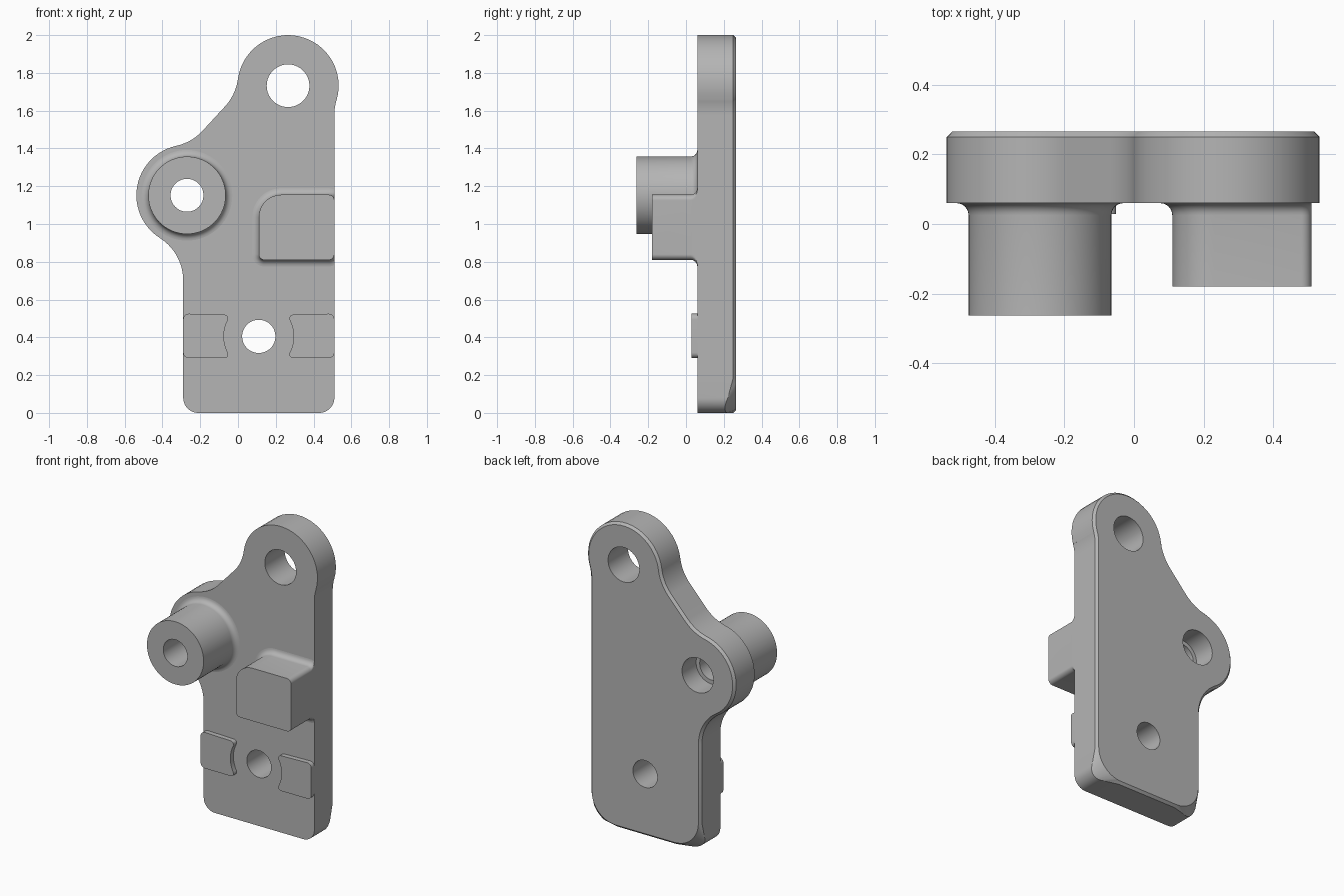
import bpy, bmesh
from math import sin, cos, radians, pi, hypot

if "Cube" in bpy.data.objects:
    bpy.data.objects.remove(bpy.data.objects["Cube"])

grey = bpy.data.materials.new("grey metal")
grey.use_nodes = True
grey.diffuse_color = (0.46, 0.46, 0.46, 1)
grey.node_tree.nodes["Principled BSDF"].inputs["Base Color"].default_value = (0.46, 0.46, 0.46, 1)

FRONT, BACK, FILLET = 0.06, 0.265, 0.035
LOBE = 0.268
TOP, SIDE, LOW = (0.265, 1.732), (-0.27, 1.152), (0.11, 0.405)


def arc(c, r, a0, a1, grow=0.0, n=14):
    """Arc points in x, z; a clockwise arc is concave and shrinks as the outline grows."""
    if r == 0:
        return [c]
    r += grow if a1 > a0 else -grow
    angles = [radians(a0 + (a1 - a0) * i / n) for i in range(n + 1)]
    return [(c[0] + r * cos(a), c[1] + r * sin(a)) for a in angles]


def polar(c, r, a):
    return (c[0] + r * cos(radians(a)), c[1] + r * sin(radians(a)))


def finish(name, bm):
    bmesh.ops.remove_doubles(bm, verts=bm.verts, dist=1e-5)
    bmesh.ops.recalc_face_normals(bm, faces=bm.faces)
    mesh = bpy.data.meshes.new(name)
    bm.to_mesh(mesh)
    bm.free()
    mesh.materials.append(grey)
    ob = bpy.data.objects.new(name, mesh)
    bpy.context.collection.objects.link(ob)
    return ob


def loft(name, rings):
    """Skin matching rings of 3D points and cap both ends."""
    bm = bmesh.new()
    rows = [[bm.verts.new(p) for p in ring] for ring in rings]
    for a, b in zip(rows, rows[1:]):
        for i in range(len(a)):
            bm.faces.new((a[i - 1], a[i], b[i], b[i - 1]))
    bm.faces.new(rows[0])
    bm.faces.new(rows[-1])
    return finish(name, bm)


def at(points, y):
    return [(x, y, z) for x, z in points]


def lathe(name, profile, centre, n=64):
    """Turn a closed (radius, y) profile about the y direction."""
    bm = bmesh.new()
    rows = [[bm.verts.new((centre[0] + r * cos(2 * pi * i / n), y,
                           centre[1] + r * sin(2 * pi * i / n)))
             for r, y in profile] for i in range(n)]
    for i in range(n):
        for j in range(len(profile)):
            bm.faces.new((rows[i - 1][j - 1], rows[i - 1][j], rows[i][j], rows[i][j - 1]))
    return finish(name, bm)


# Plate outline: two round lobes blended into a rectangular foot
def plate_outline(inset, corner):
    left, right, low = -0.29 + inset, 0.51 - inset, inset
    reach = 0.185
    parts = [
        ((left, reach), 0, 0, 0),
        ((left + corner, low + corner), corner, 180, 270),
        ((-0.29 + reach, low), 0, 0, 0),
        ((0.51 - reach, low), 0, 0, 0),
        ((right - corner, low + corner), corner, 270, 360),
        ((right, reach), 0, 0, 0),
    ]
    points = [p for part in parts for p in arc(*part)]
    curves = [
        ((0.51 + LOBE, 1.577), 180, 163.2),
        (TOP, -16.8, 172.3),
        (polar(TOP, 2 * LOBE, 172.3), -7.7, -42.7),
        (polar(SIDE, 2 * LOBE, 102.3), -42.7, -77.7),
        (SIDE, 102.3, 237.5),
        ((-0.29 - LOBE, 0.7), 57.5, 0),
    ]
    for c, a0, a1 in curves:
        points += arc(c, LOBE, a0, a1, -inset, 24)
    return points


# Plate with a chamfered back edge that deepens at the foot corners
edge, rear = plate_outline(0, 0.08), plate_outline(0.015, 0.17)
chamfer = [(x, BACK - min(hypot(x - u, z - v) for u, v in rear), z) for x, z in edge]
plate = loft("plate", [at(edge, FRONT), chamfer, at(rear, BACK)])

# Through holes
for name, c, r in (("top_hole", TOP, 0.113), ("side_hole", SIDE, 0.113), ("low_hole", LOW, 0.088)):
    ring = arc(c, r, 0, 360, n=64)[:-1]
    cutter = loft(name + "_cutter", [at(ring, -0.1), at(ring, 0.4)])
    cutter.hide_render = True
    cutter.hide_viewport = True
    mod = plate.modifiers.new(name, "BOOLEAN")
    mod.operation, mod.solver, mod.object = "DIFFERENCE", "EXACT", cutter
bpy.context.view_layer.update()
cut = bpy.data.meshes.new_from_object(plate.evaluated_get(bpy.context.evaluated_depsgraph_get()))
plate.modifiers.clear()
plate.data = cut
for ob in [o for o in bpy.data.objects if o.name.endswith("_cutter")]:
    bpy.data.objects.remove(ob)

# Fillet steps shared by the boss and the block: (growth, y)
flare = [(FILLET * (1 - cos(radians(a))), FRONT - FILLET * (1 - sin(radians(a))))
         for a in range(0, 91, 15)]

# Hollow boss, its inner end forming the step inside the side hole
boss = lathe("boss", [(0.087, -0.262), (0.205, -0.262)]
             + [(0.205 + g, y) for g, y in flare]
             + [(0.14, FRONT + 0.01), (0.14, 0.12), (0.087, 0.12)], SIDE)


# Stop block, flush with the plate's left edge
def block_outline(grow):
    corners = [((0.14, 0.84), 0.03, 180), ((0.48, 0.84), 0.03, 270),
               ((0.48, 1.125), 0.03, 0), ((0.23, 1.035), 0.12, 90)]
    pts = [p for c, r, a in corners for p in arc(c, r, a, a + 90, grow)]
    return [(min(x, 0.51), z) for x, z in pts]


block = loft("stop_block", [at(block_outline(0), -0.18)]
             + [at(block_outline(g), y) for g, y in flare])

# Pair of thin pads curved around the low hole
pad = (arc((-0.26, 0.32), 0.03, 180, 270) + arc((-0.072, 0.31), 0.02, 270, 387.6)
       + arc(LOW, 0.185, 207.6, 152.4) + arc((-0.072, 0.5), 0.02, -27.6, 90)
       + arc((-0.26, 0.495), 0.03, 90, 180))
mirrored = [(2 * LOW[0] - x, z) for x, z in pad]
pads = [loft(name, [at(pts, 0.028), at(pts, FRONT)])
        for name, pts in (("right_pad", pad), ("left_pad", mirrored))]

# Smooth curved walls, keep edges crisp
bpy.ops.object.select_all(action="DESELECT")
for ob in [plate, boss, block] + pads:
    ob.select_set(True)
bpy.context.view_layer.objects.active = plate
bpy.ops.object.shade_smooth_by_angle(angle=radians(30))
